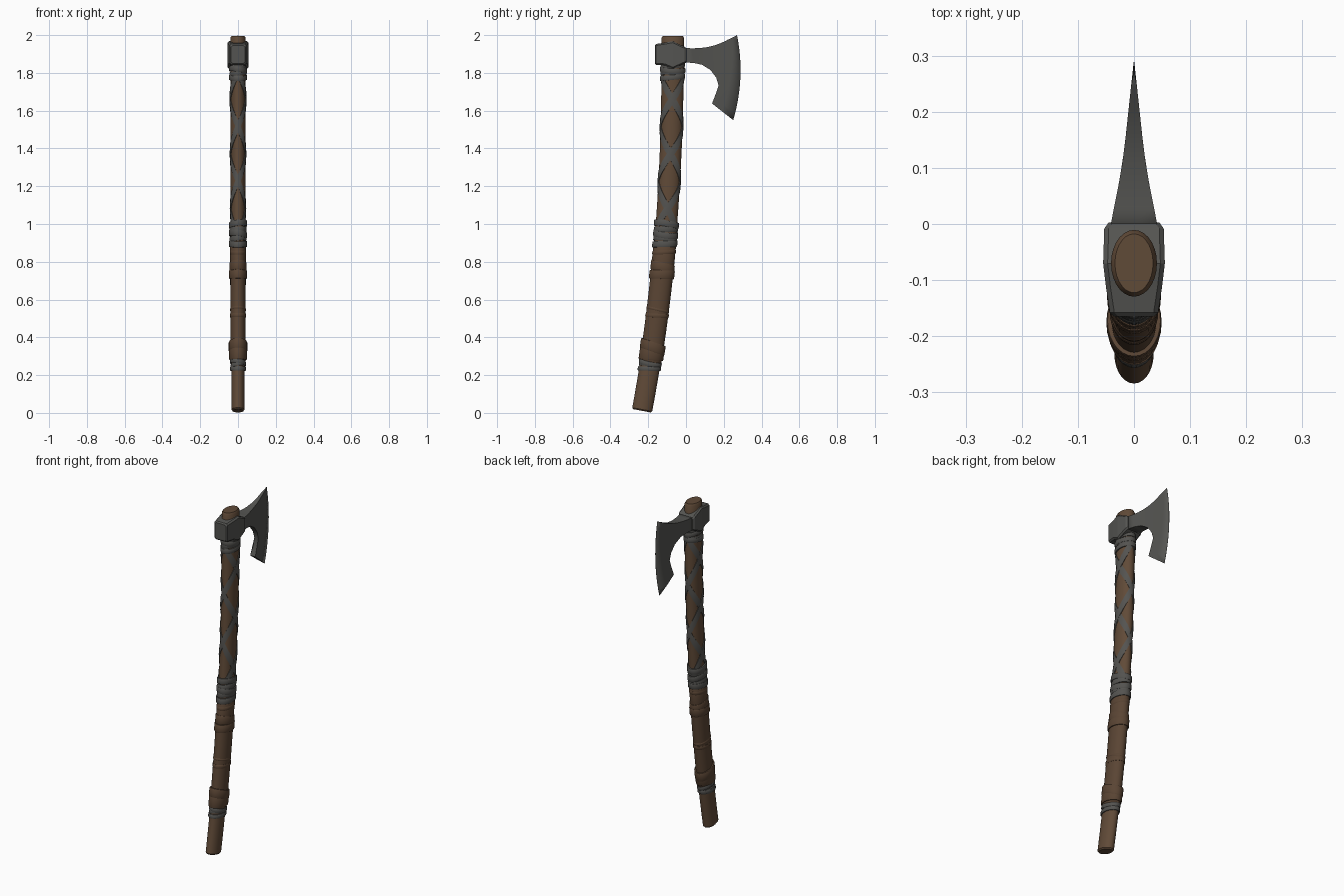
import bpy, bmesh, math
from mathutils import Vector

if "Cube" in bpy.data.objects:
    bpy.data.objects.remove(bpy.data.objects["Cube"])


def material(name, rgb):
    m = bpy.data.materials.new(name)
    m.diffuse_color = (*rgb, 1)
    m.use_nodes = True
    m.node_tree.nodes["Principled BSDF"].inputs["Base Color"].default_value = m.diffuse_color
    return m


WOOD = material("wood", (0.118, 0.069, 0.039))
LEATHER = material("leather", (0.102, 0.059, 0.034))
STEEL = material("steel", (0.088, 0.088, 0.082))
CLOTH = material("grey_wrap", (0.088, 0.086, 0.080))


def make(name, bm, mat, smooth=True):
    bmesh.ops.recalc_face_normals(bm, faces=bm.faces)
    me = bpy.data.meshes.new(name)
    bm.to_mesh(me)
    bm.free()
    me.materials.append(mat)
    ob = bpy.data.objects.new(name, me)
    bpy.context.collection.objects.link(ob)
    if smooth:
        bpy.ops.object.select_all(action='DESELECT')
        ob.select_set(True)
        bpy.context.view_layer.objects.active = ob
        bpy.ops.object.shade_smooth_by_angle(angle=math.radians(35))
    return ob


def loft(rings, closed=False, caps=True):
    """Skin a list of equal-length point loops."""
    bm = bmesh.new()
    vs = [[bm.verts.new(p) for p in r] for r in rings]
    n = len(vs[0])
    pairs = list(zip(vs, vs[1:])) + ([(vs[-1], vs[0])] if closed else [])
    for a, b in pairs:
        for i in range(n):
            j = (i + 1) % n
            bm.faces.new((a[i], a[j], b[j], b[i]))
    if caps and not closed:
        bm.faces.new(vs[0])
        bm.faces.new(vs[-1])
    return bm


# Curved oval haft: every wrap is placed on this surface
def haft_point(z, ang, off=0.0):
    u = max(0.0, (2 - z) / 2)
    cy = -0.07 - 0.165 * u ** 2.3
    slope = 0.165 * 1.15 * u ** 1.3
    rx, ry = 0.035 + 0.003 * z + off, 0.0535 + 0.003 * z + off
    d = ry * math.sin(ang) / math.hypot(1, slope)
    return Vector((rx * math.cos(ang), cy + d, z - slope * d))


SEG = 28
ANG = [2 * math.pi * i / SEG for i in range(SEG)]

levels = [(0.011, -0.006), (0.018, 0)] + [(0.1 * i, 0) for i in range(1, 20)]
levels += [(1.985, 0), (1.996, -0.007)]
make("haft", loft([[haft_point(z, a, o) for a in ANG] for z, o in levels]), WOOD)


# Wrapped bands, slightly tilted and hugging the haft
def band(name, z0, z1, off, tilt, mat, phase=0.0):
    n = max(1, int((z1 - z0) / 0.08))
    b = min(0.004, (z1 - z0) / 4)
    prof = [(z0, -0.003), (z0, off - 0.002), (z0 + b, off)]
    prof += [(z0 + (z1 - z0) * i / n, off) for i in range(1, n)]
    prof += [(z1 - b, off), (z1, off - 0.002), (z1, -0.003)]
    rings = [[haft_point(z + tilt * math.cos(a - phase), a, o) for a in ANG] for z, o in prof]
    make(name, loft(rings, closed=True), mat)


band("grip_leather", 0.27, 0.89, 0.004, 0.0, LEATHER)
for i, (z0, z1, off, tilt) in enumerate([
        (0.28, 0.36, 0.011, 0.004), (0.325, 0.375, 0.013, -0.012), (0.505, 0.525, 0.007, 0.004),
        (0.54, 0.553, 0.006, -0.006), (0.71, 0.755, 0.011, 0.004), (0.745, 0.795, 0.008, -0.010),
        (0.84, 0.86, 0.006, 0.008)]):
    band(f"leather_band_{i}", z0, z1, off, tilt, LEATHER, 1.57)

# Grey wrap groups: (start, end, turns, thickness)
for g, (z0, z1, turns, off) in enumerate([
        (0.225, 0.272, 3, 0.007), (0.88, 1.01, 5, 0.010), (1.765, 1.845, 4, 0.008)]):
    step = (z1 - z0) / turns
    for k in range(turns):
        band(f"grey_wrap_{g}_{k}", z0 + k * step - 0.002, z0 + (k + 1) * step + 0.004,
             off - 0.003 * (k % 2), 0.007 * (-1) ** k, CLOTH, 1.57 + k)


# Criss-cross straps: two helices in each direction
PITCH, WIDTH, MID = 0.58, 0.030, 1.37
for d in (1, -1):
    for k in (0, 1):
        rings = []
        for i in range(61):
            z = 0.99 + 0.80 * i / 60
            a = d * 2 * math.pi * (z - MID) / PITCH + k * math.pi
            circ = 0.31
            ln = math.hypot(PITCH, circ)
            ring = []
            for w, o in ((-1, -0.002), (-1, 0.003), (0, 0.0045), (1, 0.003), (1, -0.002)):
                s = w * WIDTH / 2
                ring.append(haft_point(z - s * circ / ln, a + d * s * PITCH / ln / 0.049,
                                       o + (0.001 if d > 0 else 0)))
            rings.append(ring)
        make(f"cross_strap_{'right' if d > 0 else 'left'}_{k}", loft(rings), CLOTH)

# Head socket: faceted block around the haft, lofted front to back
socket = [(-0.165, 0.036, 1.850, 1.946), (-0.158, 0.043, 1.843, 1.953), (-0.112, 0.050, 1.840, 1.960),
          (-0.070, 0.055, 1.822, 1.968), (-0.008, 0.053, 1.850, 1.938), (0.003, 0.045, 1.856, 1.930)]
rings = []
for y, h, lo, hi in socket:
    c = 0.008
    rings.append([(-h, y, lo + c), (-h + c, y, lo), (h - c, y, lo), (h, y, lo + c),
                  (h, y, hi - c), (h - c, y, hi), (-h + c, y, hi), (-h, y, hi - c)])
make("axe_socket", loft(rings), STEEL, smooth=False)

# Bearded blade: columns from neck to cutting edge (top y, top z, bottom y, bottom z)
cols = [(-0.015, 1.932, -0.015, 1.855), (0.03, 1.93, 0.04, 1.853), (0.07, 1.931, 0.085, 1.843),
        (0.11, 1.936, 0.13, 1.815), (0.15, 1.945, 0.16, 1.775), (0.185, 1.958, 0.172, 1.735),
        (0.205, 1.967, 0.163, 1.685), (0.222, 1.976, 0.138, 1.638), (0.245, 1.987, 0.19, 1.597),
        (0.27, 2.0, 0.25, 1.55)]
THICK = [(-0.02, 0.045), (0.0, 0.042), (0.05, 0.031), (0.1, 0.022), (0.14, 0.0165), (0.29, 0.0005)]


def thickness(y):
    for (a, ta), (b, tb) in zip(THICK, THICK[1:]):
        if y <= b:
            return ta + (tb - ta) * (y - a) / (b - a)
    return 0.0005


ROWS = 12
rings = []
for i, (ty, tz, by, bz) in enumerate(cols):
    bulge = 0.028 * (i / (len(cols) - 1)) ** 3
    pts = []
    for r in range(ROWS + 1):
        t = r / ROWS
        pts.append((ty + (by - ty) * t + bulge * 4 * t * (1 - t), tz + (bz - tz) * t))
    last = i == len(cols) - 1
    side = [(0.0005 if last else thickness(y), y, z) for y, z in pts]
    rings.append(side + [(-x, y, z) for x, y, z in reversed(side)])
make("axe_blade", loft(rings, caps=False), STEEL)
bm = None

# Close the blade's thin cutting edge
blade = bpy.data.objects["axe_blade"]
bm = bmesh.new()
bm.from_mesh(blade.data)
bmesh.ops.holes_fill(bm, edges=[e for e in bm.edges if e.is_boundary], sides=0)
bm.to_mesh(blade.data)
bm.free()
